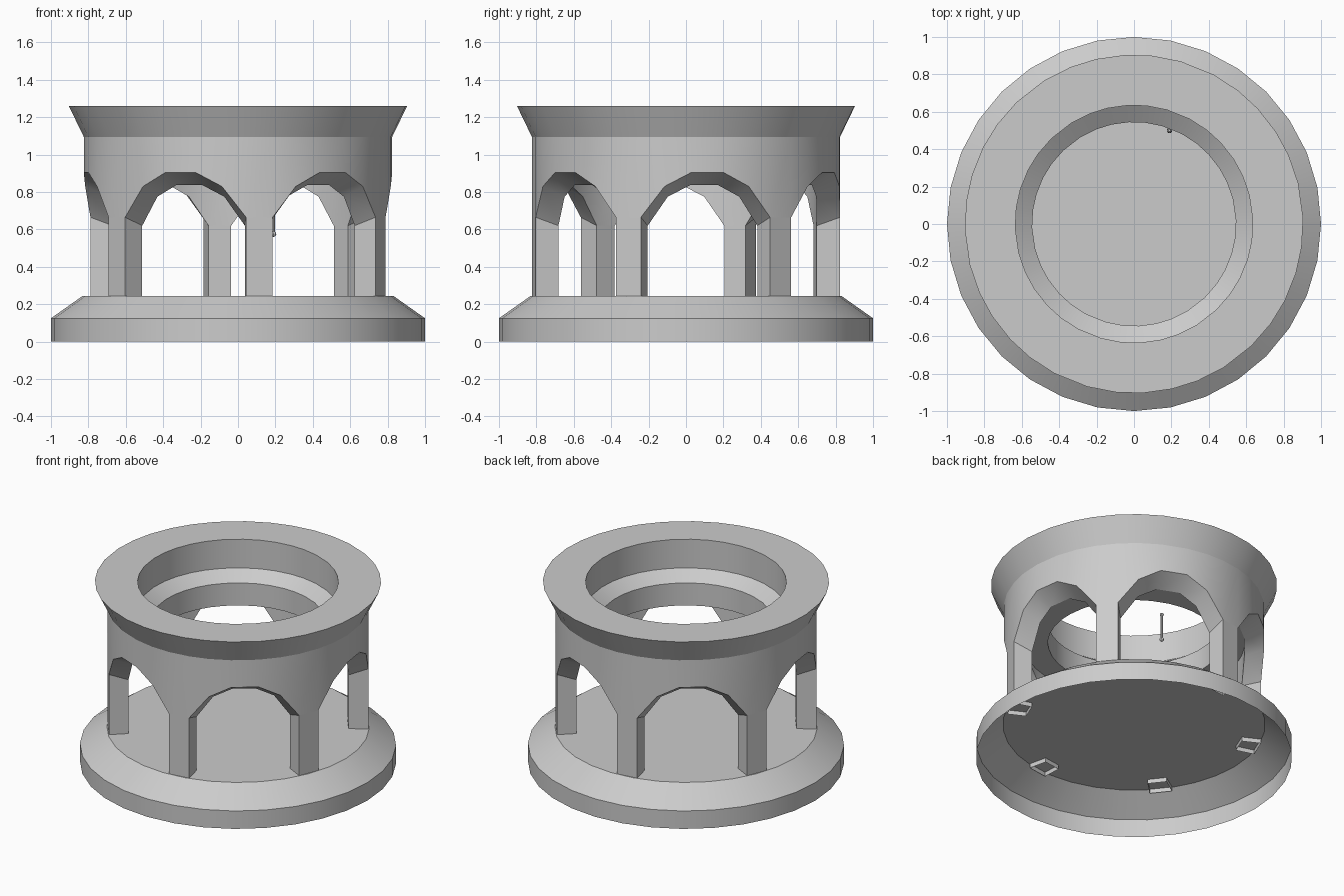
import bpy, bmesh
from math import radians, sin, cos, tau
from mathutils import Matrix

cube = bpy.data.objects.get("Cube")
if cube:
    bpy.data.objects.remove(cube, do_unlink=True)

stone = bpy.data.materials.new("grey_stone")
stone.use_nodes = True
grey = (0.6, 0.6, 0.6, 1)
stone.diffuse_color = grey
stone.node_tree.nodes["Principled BSDF"].inputs["Base Color"].default_value = grey

TWIST = 8          # turn of the first leg away from the front, in degrees
R_OUT, R_IN = 0.825, 0.70


def polar(r, deg, z):
    """Point at an angle measured from the front towards +x."""
    a = radians(deg)
    return (r * sin(a), -r * cos(a), z)


def finish(name, bm, fix_normals=True):
    if fix_normals:
        bmesh.ops.recalc_face_normals(bm, faces=bm.faces)
    mesh = bpy.data.meshes.new(name)
    bm.to_mesh(mesh)
    bm.free()
    mesh.materials.append(stone)
    obj = bpy.data.objects.new(name, mesh)
    bpy.context.collection.objects.link(obj)
    bpy.ops.object.select_all(action='DESELECT')
    obj.select_set(True)
    bpy.context.view_layer.objects.active = obj
    bpy.ops.object.shade_smooth_by_angle(angle=radians(25))
    return obj


# Base: an open shell with a rim, a bevel and a flat floor
bm = bmesh.new()
rows = []
for r, z in [(1, 0), (1, 0.125), (0.83, 0.245)]:
    rows.append([bm.verts.new(polar(r, i * 360 / 32, z)) for i in range(32)])
for low, high in zip(rows, rows[1:]):
    for i in range(32):
        j = (i + 1) % 32
        bm.faces.new((low[i], low[j], high[j], high[i]))
bm.faces.new(rows[-1])
finish("base", bm, False)

# Arcade ring: one closed section swept round, its lower edge following the arches
# (angle from arch centre, outer arch height, inner arch height)
arch = [(-25, 0.665, 0.62), (-16, 0.83, 0.775), (-6, 0.905, 0.838)]
arch += [(-a, zo, zi) for a, zo, zi in reversed(arch)]
bm = bmesh.new()
columns = []
for sector in range(6):
    for a, zo, zi in arch:
        section = [(R_OUT, zo), (R_OUT, 1.095), (0.905, 1.26), (0.635, 1.26),
                   (0.635, 1.06), (0.545, 0.997), (0.545, 0.84),
                   (R_IN, 0.84), (R_IN, zi)]
        deg = TWIST + 30 + sector * 60 + a
        columns.append([bm.verts.new(polar(r, deg, z)) for r, z in section])
for k, left in enumerate(columns):
    right = columns[(k + 1) % len(columns)]
    for i in range(len(left)):
        j = (i + 1) % len(left)
        bm.faces.new((left[i], right[i], right[j], left[j]))
finish("arcade_ring", bm)

# Legs: wedge posts running from the arch springing through the floor
for n in range(6):
    bm = bmesh.new()
    centre = TWIST + n * 60
    corners = [(R_OUT, -5, 0.665), (R_OUT, 5, 0.665), (R_IN, 5, 0.62), (R_IN, -5, 0.62)]
    top = [bm.verts.new(polar(r, centre + a, z)) for r, a, z in corners]
    foot = [bm.verts.new(polar(r, centre + a, 0.215)) for r, a, z in corners]
    for i in range(4):
        j = (i + 1) % 4
        bm.faces.new((foot[i], foot[j], top[j], top[i]))
    finish(f"leg_{n + 1}", bm, False)

# Small hanging pin with a knob at each end
bm = bmesh.new()
x, y = 0.19, 0.5
bmesh.ops.create_cone(bm, cap_ends=True, segments=8, radius1=0.007, radius2=0.007,
                      depth=0.18, matrix=Matrix.Translation((x, y, 0.67)))
for z, r in [(0.575, 0.015), (0.755, 0.013)]:
    bmesh.ops.create_uvsphere(bm, u_segments=8, v_segments=6, radius=r,
                              matrix=Matrix.Translation((x, y, z)))
finish("hanging_pin", bm)
